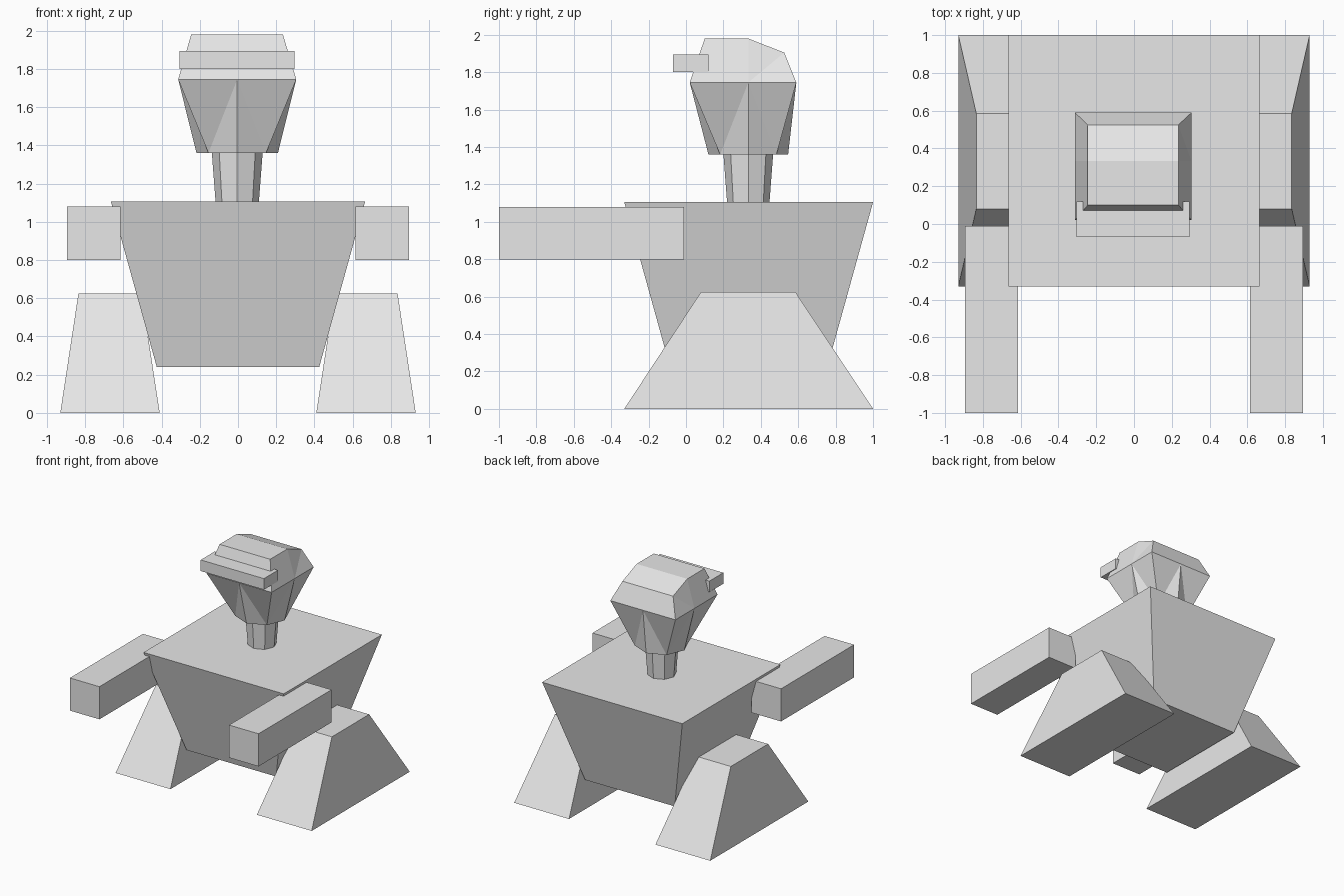
import bpy, bmesh, math

if "Cube" in bpy.data.objects:
    bpy.data.objects.remove(bpy.data.objects["Cube"])

grey = bpy.data.materials.new("light_grey")
grey.diffuse_color = (0.8, 0.8, 0.8, 1)
grey.use_nodes = True
grey.node_tree.nodes["Principled BSDF"].inputs["Base Color"].default_value = grey.diffuse_color


def build(name, verts, faces):
    mesh = bpy.data.meshes.new(name)
    mesh.from_pydata(verts, [], faces)
    bm = bmesh.new()
    bm.from_mesh(mesh)
    bmesh.ops.recalc_face_normals(bm, faces=bm.faces[:])
    bm.to_mesh(mesh)
    bm.free()
    mesh.materials.append(grey)
    obj = bpy.data.objects.new(name, mesh)
    bpy.context.collection.objects.link(obj)
    return obj


def loft(name, rings):
    """Capped solid through rings of equal point count."""
    n = len(rings[0])
    faces = [tuple(range(n)), tuple(range((len(rings) - 1) * n, len(rings) * n))]
    for r in range(len(rings) - 1):
        for i in range(n):
            j = (i + 1) % n
            faces.append((r * n + i, r * n + j, r * n + n + j, r * n + n + i))
    return build(name, [v for ring in rings for v in ring], faces)


def rect(x0, x1, y0, y1, z):
    return [(x0, y0, z), (x1, y0, z), (x1, y1, z), (x0, y1, z)]


def octagon(radius, z):
    return [(CX + radius * math.cos(i * math.pi / 4),
             CY + radius * math.sin(i * math.pi / 4), z) for i in range(8)]


CX, CY = -0.004, 0.333

# Torso, wider at the shoulders
loft("torso", [rect(-0.425, 0.425, -0.09, 0.76, 0.24),
               rect(-0.665, 0.665, -0.33, 1.0, 1.105)])

# Arms and legs on both sides
for side, s in (("left", -1), ("right", 1)):
    loft(side + "_arm", [rect(s * 0.615, s * 0.895, -1.0, -0.01, z) for z in (0.80, 1.08)])
    loft(side + "_leg", [rect(s * 0.41, s * 0.93, -0.33, 1.0, 0.0),
                         rect(s * 0.505, s * 0.835, 0.08, 0.585, 0.625)])

# Neck
loft("neck", [octagon(0.113, 1.10), octagon(0.133, 1.362)])

# Jaw: octagonal chin widening to the rectangular brow line
X0, X1, Y0, Y1, ZB = -0.313, 0.305, 0.02, 0.59, 1.745
brow = [(X1, CY, ZB), (X1, Y1, ZB), (CX, Y1, ZB), (X0, Y1, ZB),
        (X0, CY, ZB), (X0, Y0, ZB), (CX, Y0, ZB), (X1, Y0, ZB)]
jaw_faces = [tuple(range(8))]
for mid in range(0, 8, 2):
    for step in (1, -1):
        corner = (mid + step) % 8
        jaw_faces += [(mid, corner, 8 + mid), (corner, 8 + mid, 8 + corner)]
build("jaw", octagon(0.213, 1.36) + brow, jaw_faces)

# Skull: tapered block with a sloping back of the crown
profile = [(Y0, ZB), (0.10, 1.98), (CY, 1.98), (0.525, 1.905), (Y1, ZB), (CY, ZB)]
half = [(X0, X1), (-0.245, 0.235), (-0.245, 0.235), (-0.245, 0.235), (X0, X1), (X0, X1)]
verts = [(h[k], y, z) for k in (0, 1) for h, (y, z) in zip(half, profile)]
faces = [(i, i + 1, i + 7, i + 6) for i in range(4)]
for o in (0, 6):
    faces += [(o, o + 1, o + 2, o + 5), (o + 2, o + 3, o + 5), (o + 3, o + 4, o + 5)]
build("skull", verts, faces)

# Visor bar across the brow
loft("visor", [rect(-0.305, 0.295, -0.07, 0.12, z) for z in (1.80, 1.895)])
